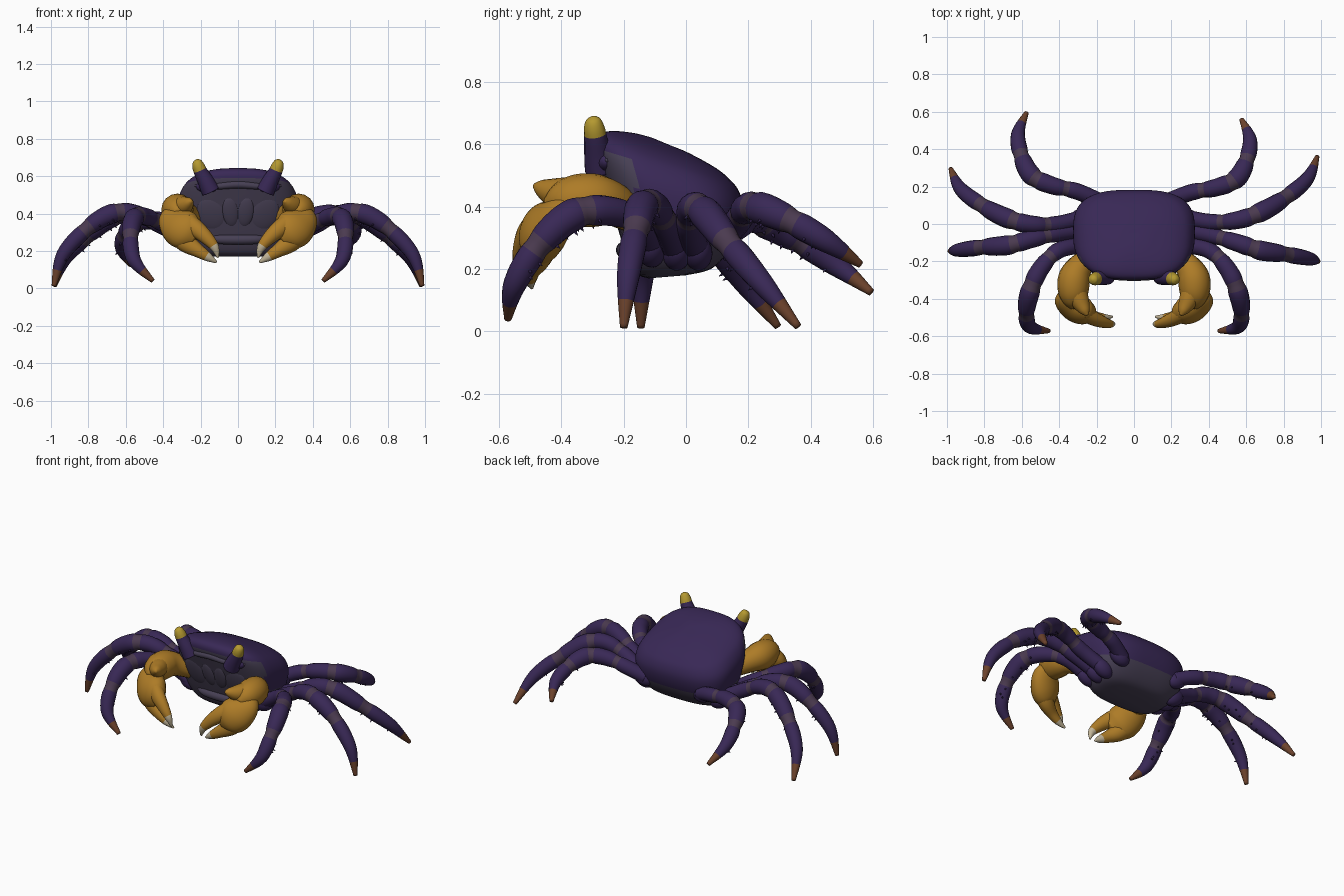
import bpy, bmesh, math, random
from mathutils import Vector, Matrix

if "Cube" in bpy.data.objects:
    bpy.data.objects.remove(bpy.data.objects["Cube"])

random.seed(4)


def material(name, rgb):
    m = bpy.data.materials.new(name)
    m.diffuse_color = (*rgb, 1)
    m.use_nodes = True
    m.node_tree.nodes["Principled BSDF"].inputs["Base Color"].default_value = m.diffuse_color
    return m


PURPLE = material("purple_shell", (0.040, 0.021, 0.092))
GREY = material("grey_shell", (0.062, 0.05, 0.088))
BAND = material("joint_tan", (0.07, 0.043, 0.08))
BROWN = material("tip_brown", (0.15, 0.055, 0.025))
GOLD = material("claw_gold", (0.42, 0.20, 0.02))
CREAM = material("claw_tip", (0.55, 0.47, 0.32))
YELLOW = material("eye_yellow", (0.46, 0.32, 0.03))


def smooth_rows(rows, per):
    """Catmull-Rom through tuples of any length."""
    out, n = [], len(rows)
    for i in range(n - 1):
        a, b, c, d = (rows[max(0, min(n - 1, i + k))] for k in (-1, 0, 1, 2))
        for s in range(per):
            t = s / per
            out.append([0.5 * (2 * q + (r - p) * t + (2 * p - 5 * q + 4 * r - w) * t * t
                               + (3 * q - p - 3 * r + w) * t ** 3)
                        for p, q, r, w in zip(a, b, c, d)])
    out.append(list(rows[-1]))
    return out


def finish(bm, name, mats):
    bmesh.ops.recalc_face_normals(bm, faces=bm.faces)
    me = bpy.data.meshes.new(name)
    for f in bm.faces:
        f.smooth = True
    bm.to_mesh(me)
    bm.free()
    for m in mats:
        me.materials.append(m)
    ob = bpy.data.objects.new(name, me)
    bpy.context.collection.objects.link(ob)
    return ob


def skin(bm, rings, mat_of):
    """Bridge closed rings of points, capping both ends with a fan."""
    vs = [[bm.verts.new(p) for p in r] for r in rings]
    n = len(vs[0])
    for i in range(len(vs) - 1):
        for j in range(n):
            k = (j + 1) % n
            f = bm.faces.new((vs[i][j], vs[i][k], vs[i + 1][k], vs[i + 1][j]))
            f.material_index = mat_of((i + 0.5) / (len(vs) - 1), f.calc_center_median())
    for r, u in ((vs[0], 0), (vs[-1], 1)):
        c = bm.verts.new(sum((v.co for v in r), Vector()) / n)
        for j in range(n):
            f = bm.faces.new((r[j], r[(j + 1) % n], c))
            f.material_index = mat_of(u, c.co)


def tube(name, pts, mats, mat_of=lambda u, p: 0, side=1, ref=(0, 0, 1), flat=1.0,
         joints=(), per=6, seg=16, thorns=0):
    """Sweep an oval along x, y, z, radius rows; side=-1 mirrors in x."""
    rows = smooth_rows(pts, per)
    n = len(rows)
    cs = [Vector((side * r[0], r[1], r[2])) for r in rows]
    bm = bmesh.new()
    rings, frames = [], []
    for i in range(n):
        t = (cs[min(i + 1, n - 1)] - cs[max(i - 1, 0)]).normalized()
        a = t.cross(Vector(ref)).normalized()
        b = t.cross(a)
        rad = max(rows[i][3], 0.004)
        for j in joints:
            rad *= 1 - 0.13 * math.exp(-((i / (n - 1) - j) / 0.03) ** 2)
        rings.append([cs[i] + a * rad * math.cos(2 * math.pi * k / seg)
                      + b * rad * flat * math.sin(2 * math.pi * k / seg) for k in range(seg)])
        frames.append((a, b, rad))
    skin(bm, rings, mat_of)
    for _ in range(thorns):
        i = random.randint(int(n * 0.4), int(n * 0.85))
        a, b, rad = frames[i]
        w = random.choice((-1, 1)) * random.uniform(0.2, 1.0) + math.pi / 2
        if b.z > 0:
            w += math.pi
        d = a * math.cos(w) + b * math.sin(w)
        mtx = Matrix.Translation(cs[i] + d * (rad + 0.003)) @ d.to_track_quat('Z', 'Y').to_matrix().to_4x4()
        bmesh.ops.create_cone(bm, cap_ends=True, segments=5, radius1=0.008, radius2=0.001,
                              depth=0.02, matrix=mtx)
    return finish(bm, name, mats)


def blob(name, loc, size, mat, rot=(0, 0, 0)):
    bpy.ops.mesh.primitive_uv_sphere_add(segments=24, ring_count=14, location=loc, rotation=rot)
    ob = bpy.context.object
    ob.name = name
    ob.scale = size
    ob.data.materials.append(mat)
    bpy.ops.object.shade_smooth()


# Body: tilted rounded-square rings (front y, back y, front z, back z, half width)
BODY = [(-0.12, 0.00, 0.170, 0.180, 0.15), (-0.165, 0.08, 0.19, 0.20, 0.235),
        (-0.20, 0.135, 0.27, 0.255, 0.295), (-0.24, 0.17, 0.40, 0.325, 0.32),
        (-0.275, 0.183, 0.51, 0.395, 0.324), (-0.297, 0.17, 0.59, 0.45, 0.297),
        (-0.285, 0.14, 0.63, 0.488, 0.252), (-0.24, 0.095, 0.643, 0.525, 0.185),
        (-0.17, 0.01, 0.637, 0.572, 0.09), (-0.11, -0.05, 0.622, 0.597, 0.03)]
body_rings = []
for yf, yb, zf, zb, hw in smooth_rows(BODY, 4):
    ring = []
    for k in range(56):
        a = 2 * math.pi * k / 56
        c, s = math.cos(a), math.sin(a)
        x = hw * math.copysign(abs(c) ** 0.68, c)
        v = 0.5 + 0.5 * math.copysign(abs(s) ** 0.68, s)
        ring.append(Vector((x, yf + (yb - yf) * v, zf + (zb - zf) * v)))
    body_rings.append(ring)
bm = bmesh.new()
skin(bm, body_rings, lambda u, p: 1 if u < 0.3 or (p.y < -0.16 and u < 0.56) else 0)
finish(bm, "body_shell", [PURPLE, GREY])

# Face: brow ridge, mouth plates and lower lip
tube("brow_ridge", [(-0.23, -0.25, 0.55, 0.006), (-0.13, -0.278, 0.545, 0.016), (0, -0.284, 0.555, 0.02),
                    (0.13, -0.278, 0.545, 0.016), (0.23, -0.25, 0.55, 0.006)], [GREY])
tube("lower_lip", [(-0.17, -0.17, 0.27, 0.008), (-0.09, -0.195, 0.262, 0.025), (0.09, -0.195, 0.262, 0.025),
                   (0.17, -0.17, 0.27, 0.008)], [GREY])
for s, tag in ((1, "right"), (-1, "left")):
    blob(f"mouth_plate_{tag}", (s * 0.04, -0.236, 0.41), (0.045, 0.018, 0.085), GREY, (0.3, s * 0.12, 0))
    blob(f"cheek_{tag}", (s * 0.14, -0.222, 0.40), (0.08, 0.02, 0.10), GREY, (0.3, s * 0.2, s * 0.15))

# Legs: hip to tip for the right side, with the left side's tip offset (y, z)
RADII = (0.043, 0.044, 0.047, 0.053, 0.046, 0.037, 0.012)
LEGS = {
    "front_leg": ([(0.25, -0.11, 0.26), (0.40, -0.14, 0.345), (0.50, -0.24, 0.385), (0.555, -0.36, 0.375),
                   (0.575, -0.47, 0.28), (0.555, -0.55, 0.15), (0.455, -0.572, 0.04)], 0.0, 0.0),
    "second_leg": ([(0.25, -0.03, 0.25), (0.41, -0.06, 0.335), (0.55, -0.10, 0.40), (0.67, -0.14, 0.40),
                    (0.80, -0.16, 0.325), (0.935, -0.185, 0.18), (0.985, -0.20, 0.012)], 0.055, 0.0),
    "third_leg": ([(0.25, 0.04, 0.25), (0.41, 0.01, 0.335), (0.55, 0.02, 0.395), (0.67, 0.06, 0.38),
                   (0.80, 0.135, 0.285), (0.925, 0.24, 0.16), (0.98, 0.36, 0.015)], -0.065, 0.0),
    "back_leg": ([(0.20, 0.13, 0.31), (0.31, 0.17, 0.36), (0.44, 0.195, 0.395), (0.545, 0.24, 0.395),
                  (0.60, 0.335, 0.355), (0.62, 0.45, 0.29), (0.575, 0.56, 0.215)], 0.035, -0.09),
}
JOINTS = (0.24, 0.45, 0.68)


def leg_mat(u, p):
    if u > 0.91:
        return 2
    return 1 if any(abs(u - j) < 0.025 for j in JOINTS) else 0


for name, (path, dy, dz) in LEGS.items():
    for s, tag in ((1, "right"), (-1, "left")):
        w = 0 if s == 1 else 1
        pts = [(x, y + w * dy * i / 6, z + w * dz * i / 6, RADII[i]) for i, (x, y, z) in enumerate(path)]
        tube(f"{name}_{tag}", pts, [PURPLE, BAND, BROWN], leg_mat, s, joints=JOINTS, per=9, thorns=10)
        # Hip knuckle against the body
        hx, hy, hz = path[0]
        blob(f"{name}_hip_{tag}", (s * (hx + 0.02), hy, hz), (0.07, 0.045, 0.05), PURPLE, (0, -s * 0.5, 0))

# Claws and eyes
ARM = [(0.22, -0.16, 0.36, 0.05), (0.29, -0.23, 0.405, 0.07), (0.32, -0.29, 0.42, 0.085),
       (0.325, -0.36, 0.42, 0.082), (0.325, -0.41, 0.415, 0.06), (0.32, -0.45, 0.405, 0.02)]
SPUR = [(0.315, -0.35, 0.435, 0.06), (0.285, -0.42, 0.445, 0.048), (0.262, -0.465, 0.46, 0.028),
        (0.25, -0.487, 0.468, 0.008)]
PALM = [(0.35, -0.355, 0.43, 0.03), (0.345, -0.38, 0.405, 0.068), (0.333, -0.42, 0.36, 0.094),
        (0.30, -0.455, 0.32, 0.106), (0.26, -0.48, 0.29, 0.09), (0.225, -0.495, 0.265, 0.04)]
FIXED = [(0.32, -0.455, 0.29, 0.06), (0.275, -0.475, 0.243, 0.053), (0.215, -0.495, 0.203, 0.037),
         (0.16, -0.50, 0.168, 0.024), (0.115, -0.495, 0.14, 0.006)]
MOVING = [(0.27, -0.47, 0.35, 0.055), (0.215, -0.505, 0.312, 0.046), (0.165, -0.525, 0.268, 0.036),
          (0.125, -0.535, 0.22, 0.024), (0.107, -0.53, 0.165, 0.006)]
EYE = [(0.145, -0.275, 0.52, 0.05), (0.17, -0.283, 0.57, 0.044), (0.198, -0.29, 0.62, 0.037),
       (0.212, -0.295, 0.655, 0.033), (0.219, -0.297, 0.68, 0.023), (0.222, -0.298, 0.69, 0.006)]
for s, tag in ((1, "right"), (-1, "left")):
    tube(f"claw_arm_{tag}", ARM, [GOLD], side=s)
    tube(f"claw_spur_{tag}", SPUR, [GOLD], side=s)
    tube(f"claw_palm_{tag}", PALM, [GOLD], side=s, ref=(0, 1, 0), flat=0.68, seg=24)
    for name, pts in (("lower_finger", FIXED), ("upper_finger", MOVING)):
        tube(f"claw_{name}_{tag}", pts, [GOLD, CREAM], lambda u, p: int(u > 0.7), s, (0, 1, 0), 0.85)
    tube(f"eye_stalk_{tag}", EYE, [PURPLE, YELLOW], lambda u, p: int(u > 0.45), s, (0, 1, 0))
    # Socket swelling at the foot of each eye
    blob(f"eye_socket_{tag}", (s * 0.155, -0.255, 0.545), (0.07, 0.035, 0.035), PURPLE)
